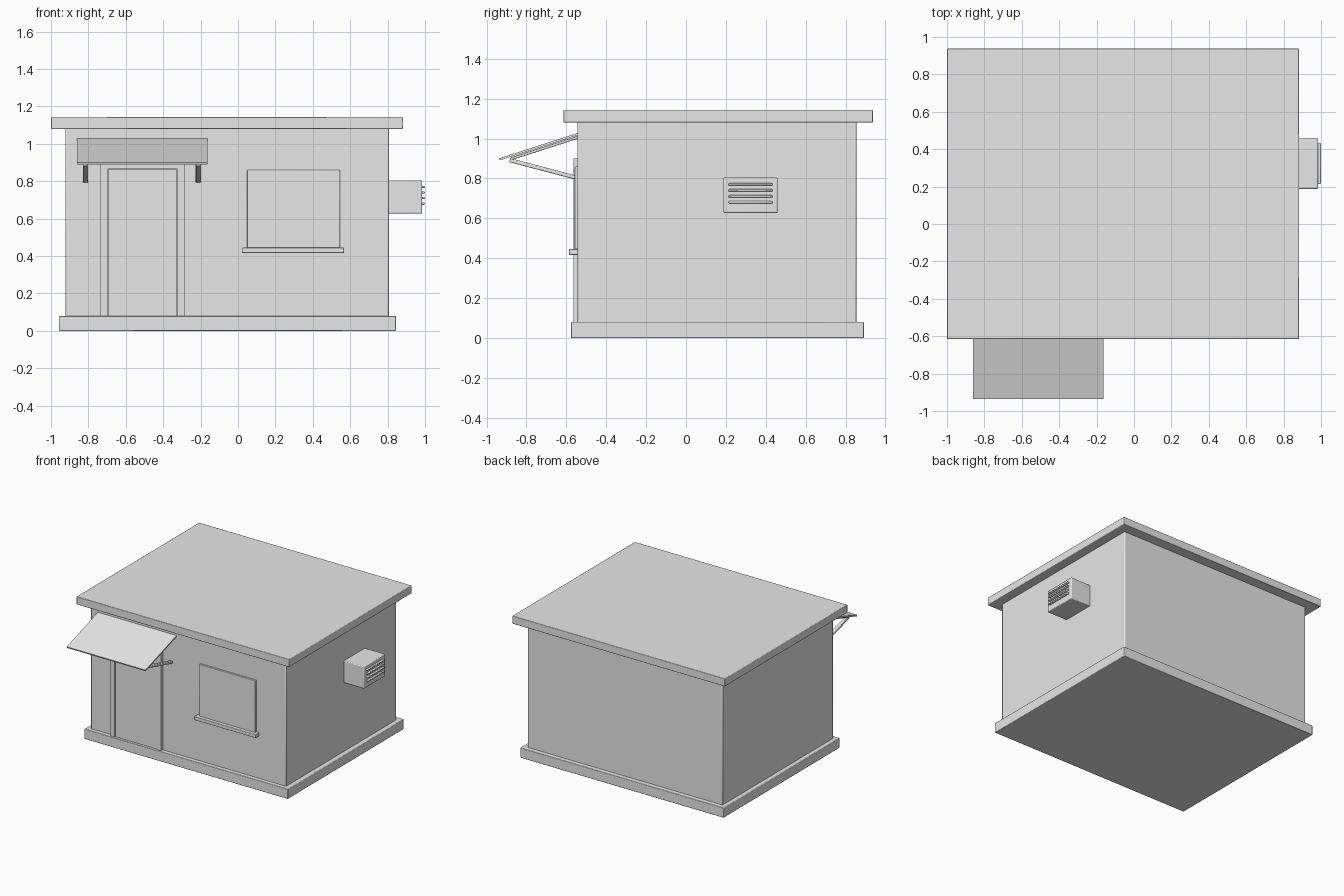
import bpy
from math import atan2, hypot
from mathutils import Vector

cube = bpy.data.objects.get("Cube")
if cube:
    bpy.data.objects.remove(cube, do_unlink=True)

GREY = (0.8, 0.8, 0.8, 1.0)
grey = bpy.data.materials.new("plain grey")
grey.use_nodes = True
grey.diffuse_color = GREY
grey.node_tree.nodes["Principled BSDF"].inputs["Base Color"].default_value = GREY


def box(name, x, y, z, bevel=0.0, segments=2):
    """Box spanning the (low, high) pairs x, y and z, with optional rounded edges."""
    spans = (x, y, z)
    centre = [(a + b) / 2 for a, b in spans]
    size = Vector([b - a for a, b in spans])
    bpy.ops.mesh.primitive_cube_add(size=1, location=centre)
    obj = bpy.context.object
    obj.name = name
    for v in obj.data.vertices:
        v.co = v.co * size
    obj.data.materials.append(grey)
    if bevel:
        mod = obj.modifiers.new("rounded edges", "BEVEL")
        mod.width, mod.segments = bevel, segments
    return obj


def bar(name, x, start, end, thick, bevel=0.0):
    """Bar in the yz plane whose centre line runs between two (y, z) points."""
    dy, dz = end[0] - start[0], end[1] - start[1]
    half = hypot(dy, dz) / 2
    obj = box(name, x, (-half, half), (-thick / 2, thick / 2), bevel)
    obj.location.y = (start[0] + end[0]) / 2
    obj.location.z = (start[1] + end[1]) / 2
    obj.rotation_euler.x = atan2(dz, dy)
    return obj


# Main building
box("foundation", (-0.957, 0.845), (-0.577, 0.892), (0, 0.08), 0.004)
box("walls", (-0.923, 0.807), (-0.544, 0.855), (0.07, 1.09), 0.008)
box("roof_slab", (-1.0, 0.883), (-0.615, 0.937), (1.08, 1.143), 0.004)

# Door with its frame
front = (-0.565, -0.54)
box("door_jamb_right", (-0.735, -0.699), front, (0.08, 0.9))
box("door_jamb_left", (-0.324, -0.285), front, (0.08, 0.9))
box("door_lintel", (-0.699, -0.324), front, (0.866, 0.9))
box("door", (-0.696, -0.327), (-0.558, -0.54), (0.08, 0.863))

# Window and sill
box("window", (0.048, 0.545), (-0.558, -0.54), (0.44, 0.86), 0.004)
box("window_sill", (0.021, 0.567), (-0.586, -0.54), (0.417, 0.445), 0.003)

# Awning with a rail and a strut on each side
bar("awning", (-0.861, -0.164), (-0.935, 0.896), (-0.54, 1.023), 0.011)
for side, x in (("right", -0.815), ("left", -0.212)):
    width = (x - 0.014, x + 0.014)
    bar("awning_rail_" + side, width, (-0.88, 0.898), (-0.54, 1.007), 0.014, 0.003)
    bar("awning_strut_" + side, width, (-0.885, 0.892), (-0.54, 0.801), 0.02, 0.005)

# Air conditioner on the left wall with grille slats
box("air_conditioner", (0.8, 0.985), (0.188, 0.459), (0.627, 0.805), 0.006)
for i in range(4):
    z = 0.68 + i * 0.03
    slat = box("grille_slat", (0.978, 0.999), (0.213, 0.434), (z - 0.006, z + 0.006), 0.005)

# Smooth the small rounded edges
bpy.ops.object.select_all(action="DESELECT")
for obj in bpy.context.scene.objects:
    if obj.type == "MESH" and obj.modifiers:
        obj.select_set(True)
        bpy.context.view_layer.objects.active = obj
bpy.ops.object.shade_smooth_by_angle()
